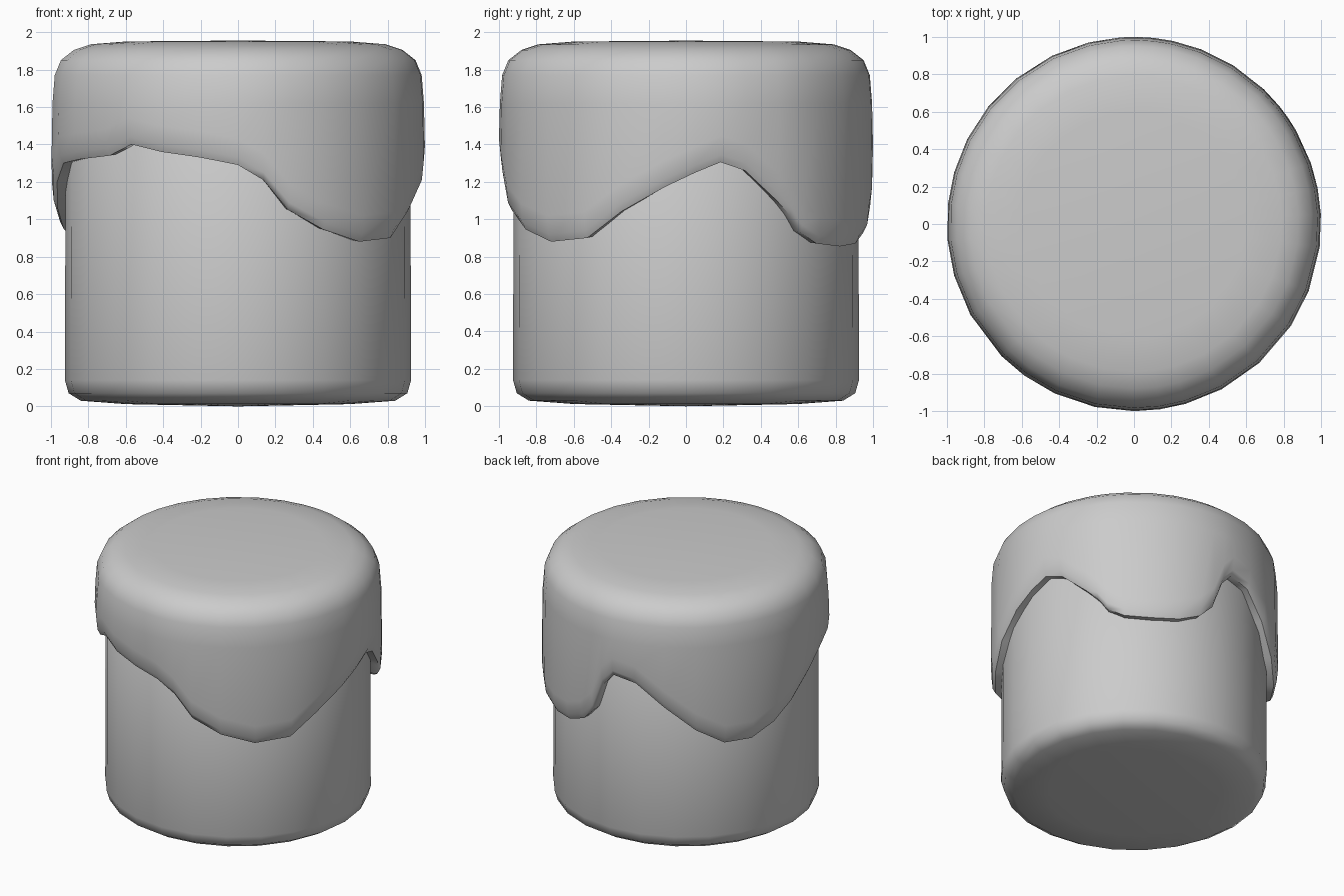
import bpy, bmesh
from math import cos, sin, pi, radians

if "Cube" in bpy.data.objects:
    bpy.data.objects.remove(bpy.data.objects["Cube"])


def lathe(name, angles, rings, bottom, top):
    """Skin rings of (radius, height function of index), listed from top to bottom."""
    bm = bmesh.new()
    loops = [[bm.verts.new((r * cos(a), r * sin(a), h(i))) for i, a in enumerate(angles)]
             for r, h in rings]
    n = len(angles)
    for hi, lo in zip(loops, loops[1:]):
        for i in range(n):
            j = (i + 1) % n
            bm.faces.new((lo[i], lo[j], hi[j], hi[i]))
    # close the ends with shallow fans
    for loop, z in ((loops[0], top), (loops[-1], bottom)):
        if z is None:
            continue
        c = bm.verts.new((0, 0, z))
        for i in range(n):
            bm.faces.new((c, loop[i], loop[(i + 1) % n]))
    bmesh.ops.recalc_face_normals(bm, faces=bm.faces)
    me = bpy.data.meshes.new(name)
    bm.to_mesh(me)
    bm.free()
    ob = bpy.data.objects.new(name, me)
    bpy.context.collection.objects.link(ob)
    bpy.context.view_layer.objects.active = ob
    ob.select_set(True)
    bpy.ops.object.shade_smooth_by_angle(angle=radians(60))
    ob.select_set(False)
    return ob


def level(z):
    return lambda i: z


# cake body: rounded at the foot, its top hidden under the icing
N = 24
lathe("cake_body", [2 * pi * i / N for i in range(N)],
      [(r, level(z)) for r, z in ((0.86, 1.86), (0.92, 1.8), (0.925, 0.14), (0.905, 0.07),
                                  (0.84, 0.03), (0.6, 0.012))], 0.0, 1.88)

# icing: lower edge height by angle in degrees (0 = +x, counter-clockwise)
drip = [(3, 1.25), (11, 1.305), (19, 1.26), (30, 1.10), (35, 1.02), (39, 0.93), (46, 0.87),
        (58, 0.855), (69, 0.87), (78, 0.93), (84, 1.03), (89, 1.25), (94, 1.34), (104, 1.31),
        (116, 1.15), (129, 0.98), (141, 0.87), (153, 0.87), (164, 0.95), (174, 1.06),
        (185, 1.2), (196, 1.30), (209, 1.32), (225, 1.34), (234, 1.40), (245, 1.36),
        (258, 1.33), (270, 1.29), (278, 1.21), (286, 1.05), (298, 0.945), (312, 0.88),
        (327, 0.90), (339, 1.04), (353, 1.17)]


def above_edge(dz):
    return lambda i: drip[i][1] + dz


shell = [(r, level(z)) for r, z in ((0.6, 1.95), (0.79, 1.935), (0.88, 1.905), (0.95, 1.85),
                                    (0.983, 1.77), (0.995, 1.62))]
lip = [(r, above_edge(dz)) for r, dz in ((1.0, 0.14), (0.99, 0.04), (0.97, 0.0), (0.9, 0.01))]
lathe("icing", [radians(a) for a, _ in drip], shell + lip, None, 1.955)
